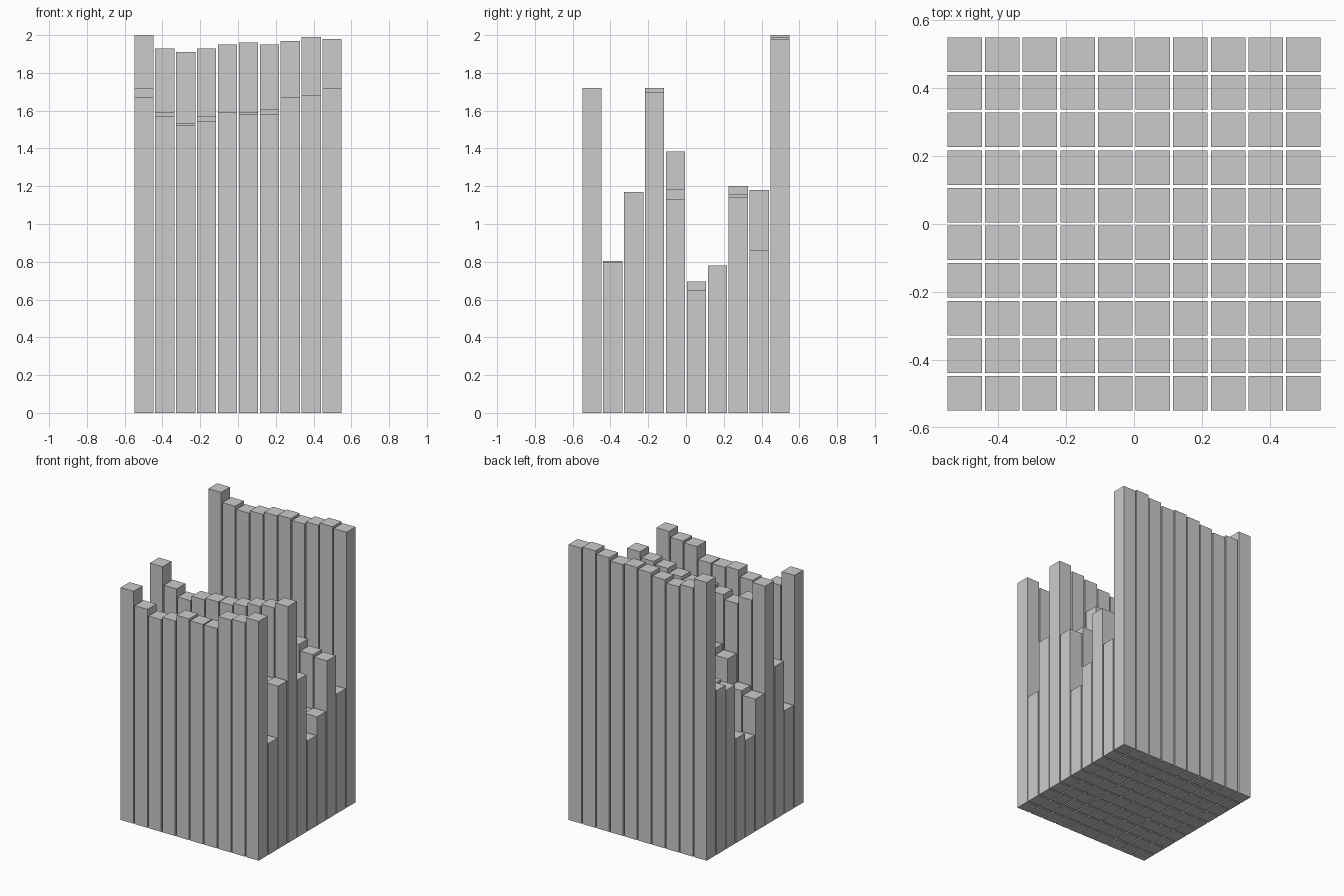
import bpy

PITCH, WIDTH = 0.1107, 0.1015

# Bar heights, one list per row from front to back, left to right
ROWS = [
    [1.67, 1.57, 1.525, 1.545, 1.59, 1.58, 1.58, 1.67, 1.68, 1.72],
    [0.74, 0.75, 0.76, 0.77, 0.77, 0.78, 0.79, 0.80, 0.805, 0.80],
    [1.10, 1.10, 1.11, 1.12, 1.13, 1.14, 1.14, 1.15, 1.16, 1.17],
    [1.72, 1.59, 1.535, 1.57, 1.585, 1.59, 1.61, 1.64, 1.66, 1.70],
    [0.95, 0.98, 1.18, 1.22, 1.26, 1.30, 1.33, 1.385, 1.185, 1.13],
    [0.695, 0.65, 0.65, 0.65, 0.65, 0.65, 0.65, 0.65, 0.65, 0.65],
    [0.75, 0.75, 0.75, 0.76, 0.76, 0.76, 0.77, 0.77, 0.77, 0.78],
    [1.14, 1.15, 1.16, 1.17, 1.17, 1.18, 1.19, 1.20, 1.155, 1.14],
    [1.18, 0.86, 0.86, 0.86, 0.86, 0.86, 0.86, 0.86, 0.86, 0.86],
    [2.00, 1.93, 1.91, 1.93, 1.95, 1.96, 1.95, 1.97, 1.99, 1.98],
]

# Unit cube shared as the starting shape of each bar
bpy.ops.mesh.primitive_cube_add(size=1)
template = bpy.context.object


def add_bar(row, col, height):
    bar = template.copy()
    bar.data = template.data.copy()
    bar.name = f"bar_row{row + 1}_column{col + 1}"
    bar.data.name = bar.name
    bar.scale = (WIDTH, WIDTH, height)
    bar.location = ((col - 4.5) * PITCH, (row - 4.5) * PITCH, height / 2)
    bpy.context.collection.objects.link(bar)


# Ten by ten field of bars standing on the floor
for r, heights in enumerate(ROWS):
    for c, h in enumerate(heights):
        add_bar(r, c, h)

bpy.data.objects.remove(template)
